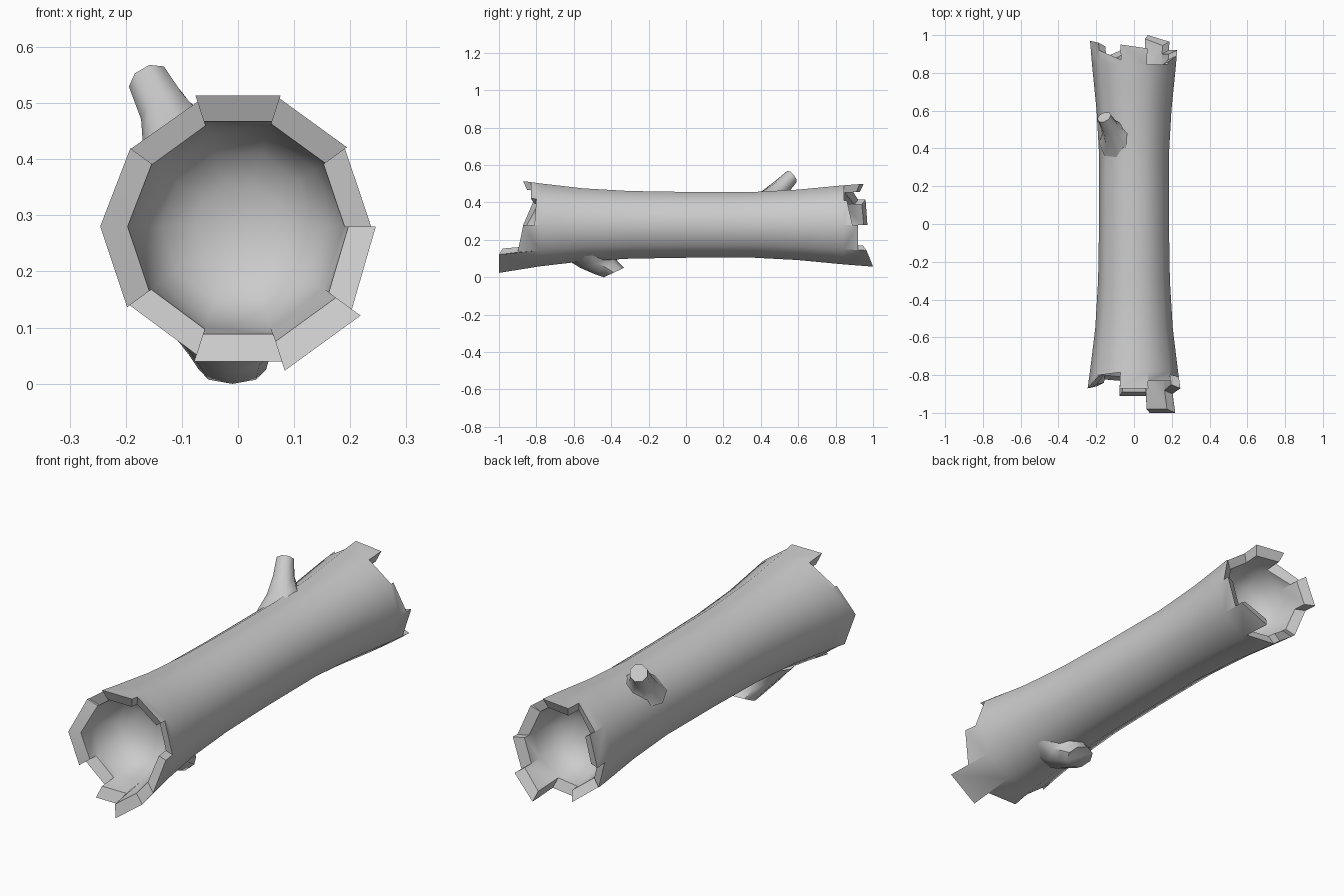
import bpy, bmesh, math
from mathutils import Vector

if "Cube" in bpy.data.objects:
    bpy.data.objects.remove(bpy.data.objects["Cube"])

N = 10
CZ = 0.28
PROFILE = [(-1, .27), (-.88, .247), (-.78, .233), (-.55, .205), (-.3, .19), (0, .185),
           (.35, .184), (.6, .198), (.84, .222), (1, .235)]


def radius(y):
    for (a, ra), (b, rb) in zip(PROFILE, PROFILE[1:]):
        if y <= b:
            return ra + (rb - ra) * (y - a) / (b - a)
    return PROFILE[-1][1]


def point(k, y, s=1.0):
    a = math.radians(36 * k)
    r = radius(y) * s
    return Vector((r * math.cos(a), y, CZ + r * math.sin(a)))


def finish(bm, name, angle):
    bmesh.ops.remove_doubles(bm, verts=bm.verts[:], dist=1e-4)
    bmesh.ops.recalc_face_normals(bm, faces=bm.faces[:])
    me = bpy.data.meshes.new(name)
    bm.to_mesh(me)
    bm.free()
    ob = bpy.data.objects.new(name, me)
    bpy.context.collection.objects.link(ob)
    bpy.ops.object.select_all(action='DESELECT')
    ob.select_set(True)
    bpy.context.view_layer.objects.active = ob
    bpy.ops.object.shade_smooth_by_angle(angle=math.radians(angle))
    return ob


bm = bmesh.new()


def face(*pts):
    bm.faces.new([bm.verts.new(p) for p in pts])


# bark: ten-sided trunk, narrowest in the middle
ys = [-.78, -.66, -.55, -.42, -.3, -.15, 0, .2, .35, .48, .6, .72, .84]
for a, b in zip(ys, ys[1:]):
    for k in range(N):
        face(point(k, a), point(k + 1, a), point(k + 1, b), point(k, b))

# jagged rims: end positions of each side, counter-clockwise from +x
front = [(-.81, -.80), (-.83, -.83), (-.87, -.87), (-.785, -.80), (-.81, -.87),
         (-.87, -.86), (-.82, -.83), (-.91, -.91), (-1.0, -1.0), (-.90, -.87)]
back = [(.89, .86), (.845, .845), (.93, .95), (.87, .92), (.96, .97),
        (.91, .89), (.87, .92), (.88, .86), (1.0, .965), (.92, .92)]
INNER = 0.81


def rim(ends, base, sgn):
    def inn(k, y):
        return point(k, max(base * sgn, y * sgn - .02) * sgn, INNER)
    for k, (y0, y1) in enumerate(ends):
        j = k + 1
        face(point(k, base), point(j, base), point(j, y1), point(k, y0))
        face(point(k, base, INNER), point(j, base, INNER), inn(j, y1), inn(k, y0))
        face(point(k, y0), point(j, y1), inn(j, y1), inn(k, y0))
        nxt = ends[j % N][0]
        if abs(nxt - y1) > .001:
            face(point(j, y1), inn(j, y1), inn(j, nxt), point(j, nxt))
    # rounded hollow
    bowl = [(0, INNER), (.07, .76), (.12, .62), (.15, .36)]
    for (d0, s0), (d1, s1) in zip(bowl, bowl[1:]):
        for k in range(N):
            a, b = base - sgn * d0, base - sgn * d1
            face(point(k, a, s0), point(k + 1, a, s0), point(k + 1, b, s1), point(k, b, s1))
    d, s = bowl[-1]
    y = base - sgn * d
    for k in range(N):
        face(point(k, y, s), point(k + 1, y, s), Vector((0, y - sgn * .01, CZ)))


rim(front, -.78, -1)
rim(back, .84, 1)
finish(bm, "hollow_log", 50)


# broken branch stubs: flared lofts with a flat cut
def stub(name, rings, sides=8):
    b = bmesh.new()
    loops = []
    for c, n, r in rings:
        n = Vector(n).normalized()
        u = n.cross(Vector((1, 0, 0))).normalized()
        v = n.cross(u)
        loops.append([b.verts.new(Vector(c) + r * (u * math.cos(t) + v * math.sin(t)))
                      for t in (2 * math.pi * i / sides for i in range(sides))])
    for p, q in zip(loops, loops[1:]):
        for i in range(sides):
            j = (i + 1) % sides
            b.faces.new((p[i], p[j], q[j], q[i]))
    b.faces.new(loops[-1])
    finish(b, name, 50)


stub("upper_branch_stub", [
    ((-.09, .44, .40), (-.4, .15, .9), .105),
    ((-.107, .475, .44), (-.4, .3, .8), .068),
    ((-.13, .515, .487), (-.4, .5, .7), .047),
    ((-.158, .566, .538), (-.35, .72, .6), .039)])
stub("lower_branch_stub", [
    ((-.03, -.52, .13), (-.1, .15, -.9), .14),
    ((-.025, -.475, .085), (-.1, .3, -.8), .098),
    ((-.015, -.43, .052), (0, .4, -.8), .073),
    ((-.01, -.385, .025), (0, .42, -.9), .060)])
